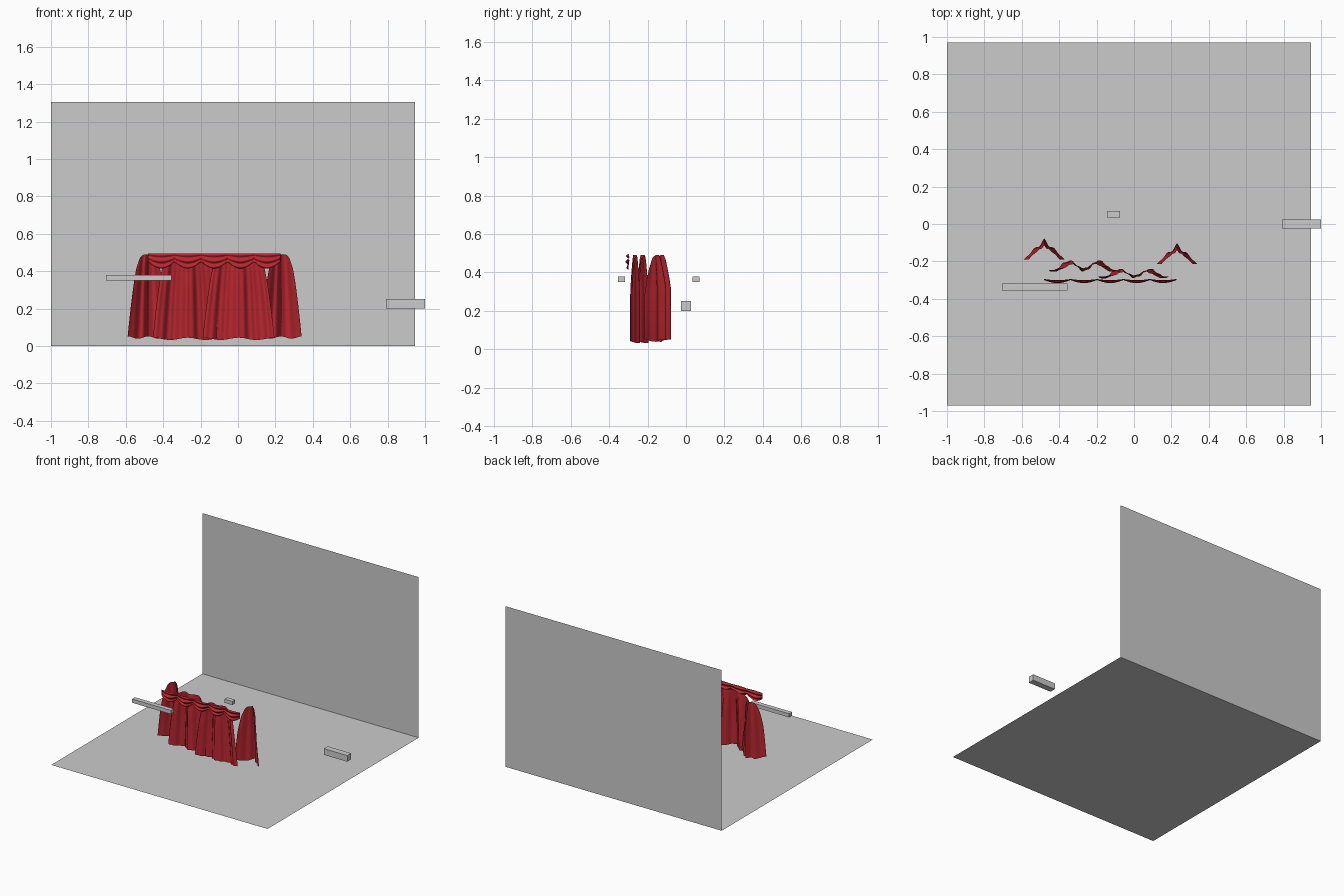
import bpy, bmesh
from math import pi, sin, cos

if "Cube" in bpy.data.objects:
    bpy.data.objects.remove(bpy.data.objects["Cube"])

red = bpy.data.materials.new("red_cloth")
red.diffuse_color = (0.5, 0.02, 0.03, 1)
red.use_nodes = True
red.node_tree.nodes["Principled BSDF"].inputs["Base Color"].default_value = red.diffuse_color


def sheet(name, func, nu, nv, mat=None):
    """Grid surface from func(u, t), u in -1..1, t in 0..1 (top to bottom)."""
    bm = bmesh.new()
    rows = [[bm.verts.new(func(-1 + 2 * i / nu, j / nv)) for i in range(nu + 1)]
            for j in range(nv + 1)]
    for a, b in zip(rows, rows[1:]):
        for i in range(nu):
            bm.faces.new((a[i], b[i], b[i + 1], a[i + 1]))
    me = bpy.data.meshes.new(name)
    bm.to_mesh(me)
    bm.free()
    ob = bpy.data.objects.new(name, me)
    bpy.context.collection.objects.link(ob)
    if mat:
        me.materials.append(mat)
        me.shade_smooth()
    return ob


def box(name, lo, hi):
    bpy.ops.mesh.primitive_cube_add(size=1, location=[(a + b) / 2 for a, b in zip(lo, hi)])
    ob = bpy.context.object
    ob.name = name
    ob.scale = [b - a for a, b in zip(lo, hi)]


def panel(name, cx, cy, top_w, hem_w, fold, hem_z):
    """Hanging panel, gathered at the top and flaring to the hem."""
    def f(u, t):
        spread = t ** 0.7
        x = cx + u * (top_w + (hem_w - top_w) * spread)
        y = cy + fold(u) * (0.4 + 0.6 * min(1, t * 2.5) ** 0.7)
        top = 0.49 - 0.05 * abs(u) ** 4
        hem = hem_z + 0.006 * cos(2 * pi * u)
        return x, y, top + (hem - top) * t
    sheet(name, f, 64, 20, red)


# Stage floor and back wall
sheet("floor", lambda u, t: (-0.0275 + 0.9725 * u, 0.97 - 1.94 * t, 0), 1, 1)
sheet("back_wall", lambda u, t: (-0.0275 + 0.9725 * u, 0.97, 1.305 * (1 - t)), 1, 1)

# Floating blocks
box("right_block", (0.79, -0.025, 0.2), (1.0, 0.025, 0.25))
box("front_block", (-0.705, -0.355, 0.35), (-0.355, -0.318, 0.38))
box("back_block", (-0.145, 0.035, 0.35), (-0.075, 0.07, 0.38))


# Side curtains: one sharp central pleat with drooping wings
def side_fold(u):
    return 0.05 - 0.1 * abs(u) ** 1.1 + 0.012 * cos(4 * pi * u) * (1 - abs(u))


# Middle curtains: rolling pleats
def mid_fold(amp):
    return lambda u: -amp * cos(2 * pi * u / 0.9) + 0.004 * sin(9 * pi * u)


panel("left_curtain", -0.48, -0.14, 0.055, 0.11, side_fold, 0.045)
panel("right_curtain", 0.23, -0.165, 0.055, 0.11, side_fold, 0.045)
panel("middle_left_curtain", -0.268, -0.225, 0.13, 0.187, mid_fold(0.027), 0.038)
panel("middle_right_curtain", 0.003, -0.265, 0.13, 0.192, mid_fold(0.022), 0.038)


# Valance: five draped swags with curved folds
def swag(u, t):
    s = ((u + 1) * 2.5) % 1
    drop = sin(pi * s)
    x = -0.127 + 0.353 * u
    z = 0.495 - t * (0.047 + 0.034 * drop)
    y = -0.297 - 0.012 * drop * sin(pi * (0.15 + 0.75 * t)) - 0.007 * sin(5 * pi * t) * (0.4 + 0.6 * drop)
    return x, y, z


sheet("valance", swag, 100, 20, red)
